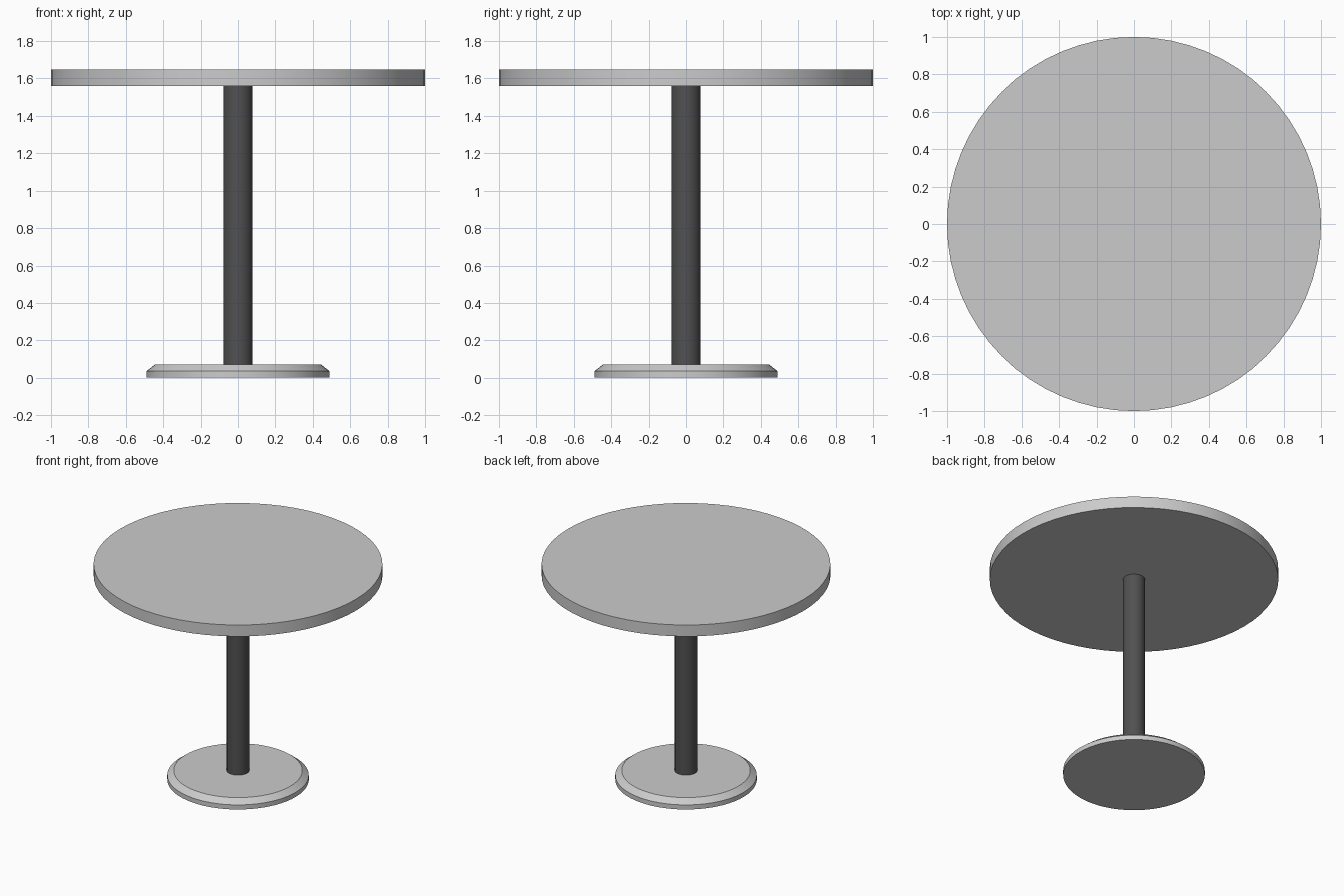
import bpy
import bmesh
import math

if "Cube" in bpy.data.objects:
    bpy.data.objects.remove(bpy.data.objects["Cube"], do_unlink=True)

SIDES = 64


def make_material(name, value):
    mat = bpy.data.materials.new(name)
    mat.use_nodes = True
    colour = (value, value, value, 1.0)
    mat.diffuse_color = colour
    mat.node_tree.nodes["Principled BSDF"].inputs["Base Color"].default_value = colour
    return mat


def turned_part(name, profile, mat, sides=SIDES):
    """Closed round solid from (radius, height) pairs, listed bottom to top."""
    bm = bmesh.new()
    rings = []
    for radius, z in profile:
        rings.append([
            bm.verts.new((radius * math.cos(math.tau * i / sides),
                          radius * math.sin(math.tau * i / sides), z))
            for i in range(sides)])
    for low, high in zip(rings, rings[1:]):
        for i in range(sides):
            j = (i + 1) % sides
            bm.faces.new((low[i], low[j], high[j], high[i]))
    bm.faces.new(rings[0][::-1])
    bm.faces.new(rings[-1])
    mesh = bpy.data.meshes.new(name)
    bm.to_mesh(mesh)
    bm.free()
    mesh.materials.append(mat)
    obj = bpy.data.objects.new(name, mesh)
    bpy.context.collection.objects.link(obj)
    bpy.ops.object.select_all(action="DESELECT")
    obj.select_set(True)
    bpy.context.view_layer.objects.active = obj
    bpy.ops.object.shade_smooth_by_angle(angle=math.radians(30))
    return obj


light_grey = make_material("light grey", 0.6)
dark_grey = make_material("dark grey", 0.082)

# Round foot with a chamfered upper rim
turned_part("base", [(0.49, 0.0), (0.49, 0.035), (0.445, 0.07)], light_grey)

# Central post
turned_part("post", [(0.078, 0.07), (0.078, 1.56)], dark_grey, 32)

# Round table top
turned_part("table_top", [(1.0, 1.56), (1.0, 1.647)], light_grey)
